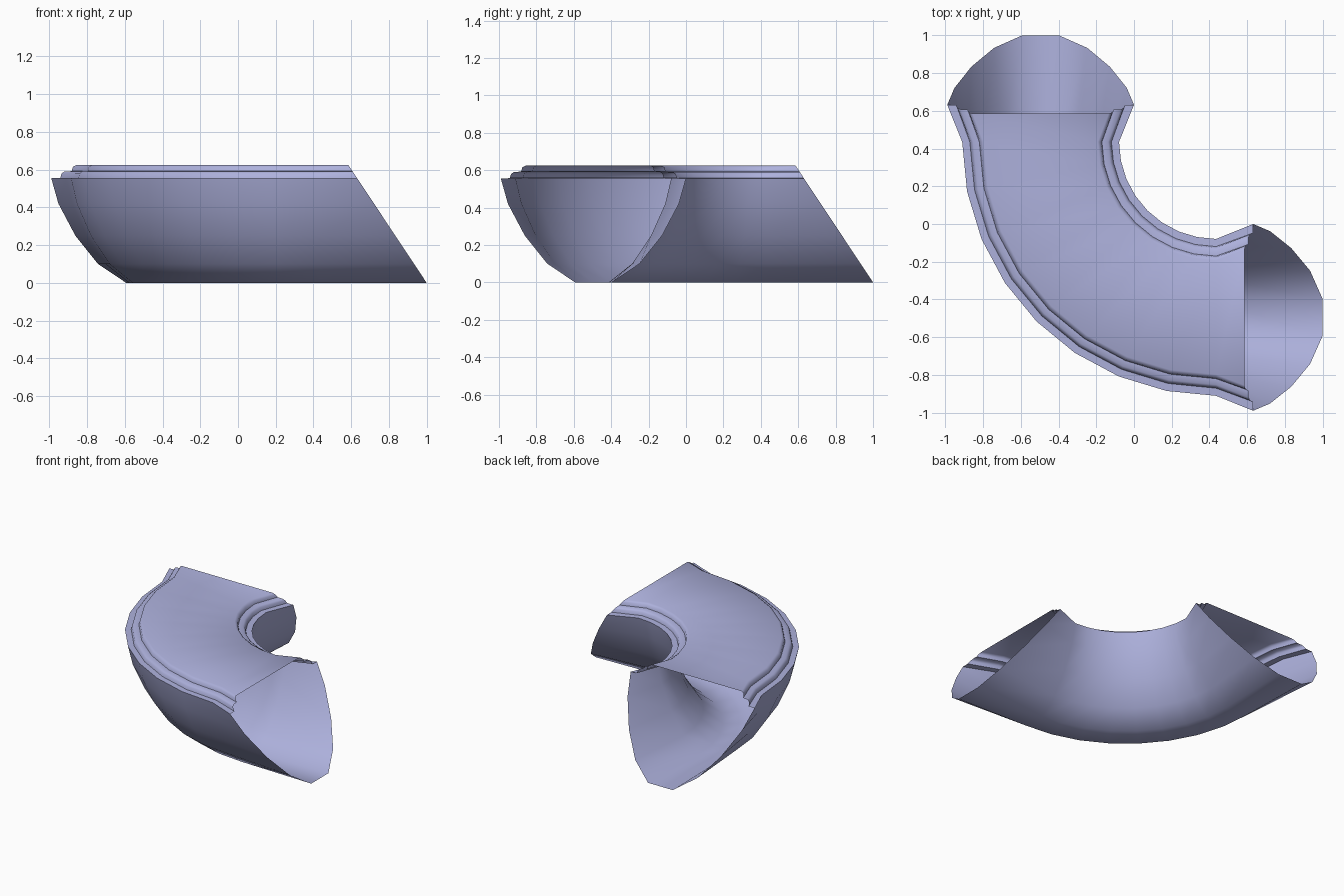
import bpy, bmesh, math

cube = bpy.data.objects.get("Cube")
if cube:
    bpy.data.objects.remove(cube)

CENTRE, RADIUS, ARC_STEPS = 0.435, 0.93, 8
NECK = 0.84     # width of the bend relative to the flared ends

# Half of the cross-section: (half width, height), from the keel up to the lid
half = [(0.098, 0), (0.247, 0.1), (0.367, 0.25), (0.457, 0.42), (0.495, 0.555),
        (0.447, 0.557), (0.44, 0.58), (0.425, 0.59),
        (0.387, 0.592), (0.38, 0.615), (0.36, 0.625)]
section = half + [(-w, z) for w, z in reversed(half)]


def bend_ring(angle):
    """Section swept around the bend; positive width points outwards."""
    c, s = math.cos(angle), math.sin(angle)
    return [(CENTRE - (RADIUS + w * NECK) * c,
             CENTRE - (RADIUS + w * NECK) * s, z) for w, z in section]


def end_ring():
    """Flared mouth, raked so that the keel reaches furthest out."""
    return [(CENTRE - RADIUS - w, 1 - 0.664 * z, z) for w, z in section]


# Mouth, bend, and the mirrored mouth
back_end = end_ring()
rings = [back_end]
rings += [bend_ring(math.pi / 2 * i / ARC_STEPS) for i in range(ARC_STEPS + 1)]
rings.append([(y, x, z) for x, y, z in back_end])

# Skin the rings into an open-ended shell
bm = bmesh.new()
loops = [[bm.verts.new(p) for p in ring] for ring in rings]
n = len(section)
for a, b in zip(loops, loops[1:]):
    for i in range(n):
        j = (i + 1) % n
        bm.faces.new((a[i], a[j], b[j], b[i]))
bmesh.ops.recalc_face_normals(bm, faces=bm.faces)
lid = max(bm.faces, key=lambda f: f.calc_center_median().z)
if lid.normal.z < 0:
    bmesh.ops.reverse_faces(bm, faces=bm.faces)
mesh = bpy.data.meshes.new("curved_channel")
bm.to_mesh(mesh)
bm.free()
channel = bpy.data.objects.new("curved_channel", mesh)
bpy.context.collection.objects.link(channel)

# Single lavender colour
lavender = bpy.data.materials.new("lavender")
lavender.use_nodes = True
colour = (0.42, 0.44, 0.72, 1)
lavender.diffuse_color = colour
lavender.node_tree.nodes["Principled BSDF"].inputs["Base Color"].default_value = colour
mesh.materials.append(lavender)

# Smooth bowl with crisp steps
bpy.ops.object.select_all(action="DESELECT")
channel.select_set(True)
bpy.context.view_layer.objects.active = channel
bpy.ops.object.shade_smooth_by_angle(angle=math.radians(50))
